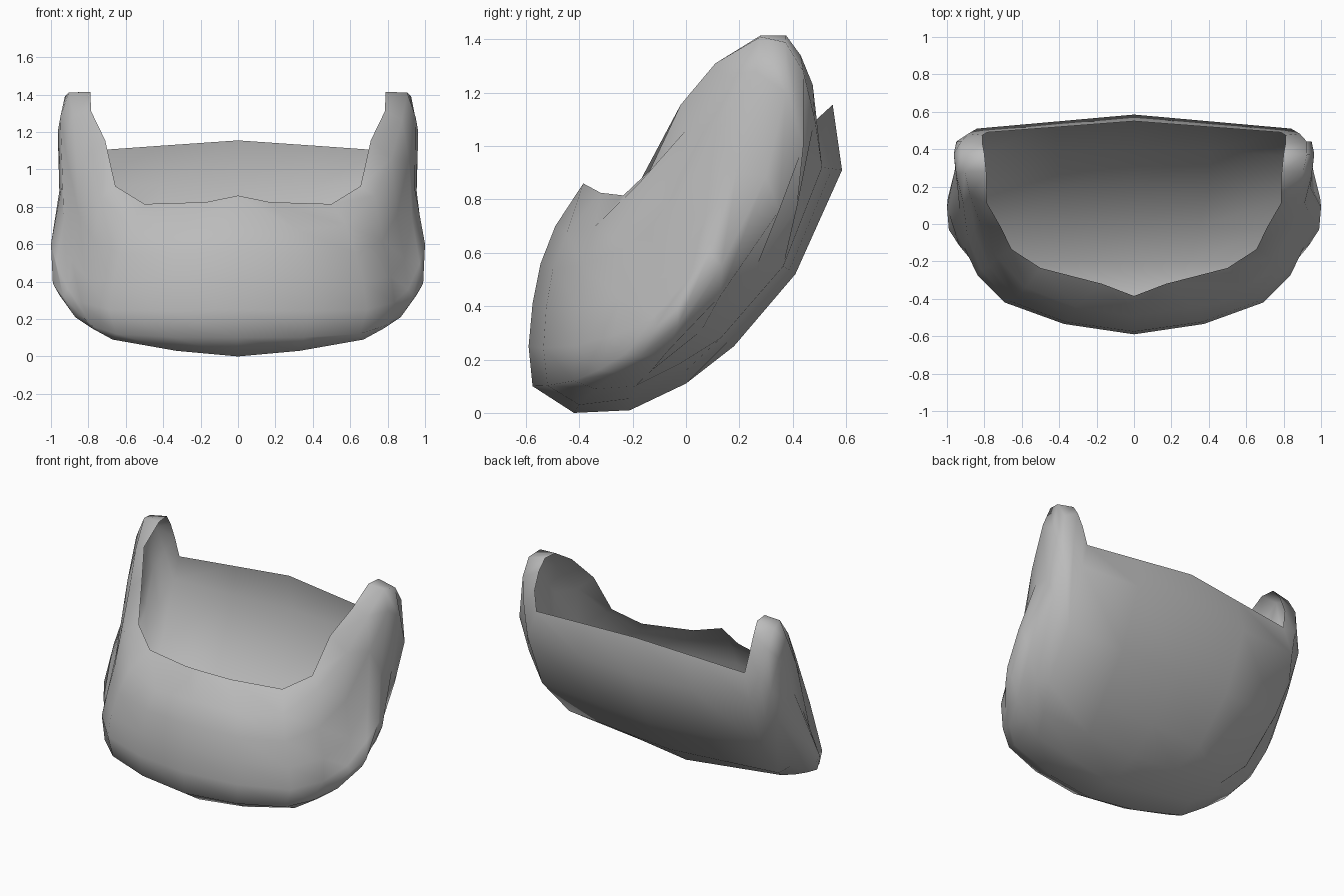
import bpy
import bmesh
from mathutils import Vector

cube = bpy.data.objects.get("Cube")
if cube:
    bpy.data.objects.remove(cube, do_unlink=True)

# One plain grey material
grey = bpy.data.materials.new("plain_grey")
grey.use_nodes = True
colour = (0.5, 0.5, 0.5, 1.0)
grey.diffuse_color = colour
grey.node_tree.nodes["Principled BSDF"].inputs["Base Color"].default_value = colour

# Left half of the open rim, from front centre over the side lug to back centre
rim = [(0, -.385, .86), (.17, -.32, .825), (.5, -.235, .815), (.655, -.135, .91),
       (.71, -.02, 1.155), (.785, .11, 1.31), (.79, .28, 1.415), (.8, .375, 1.415),
       (.81, .43, 1.34), (.81, .475, 1.23), (.785, .49, 1.1), (.39, .52, 1.128),
       (0, .55, 1.155)]

# Vertical profiles of the shell, each listed from just below the rim downwards
front_centre = [(0, -.49, .7), (0, -.545, .56), (0, -.575, .41), (0, -.59, .25), (0, -.575, .1)]
cheek = [(.58, -.34, .7), (.63, -.39, .55), (.67, -.41, .39), (.69, -.42, .25), (.65, -.42, .12)]
side_front = [(.82, 0, 1.06), (.85, -.05, .76), (.89, -.07, .52), (.91, -.12, .36), (.84, -.23, .22)]
side_top = [(.905, .28, 1.41), (.95, .26, 1.28), (.945, .19, .9), (1, .09, .6), (.99, -.03, .39)]
side_back = [(.925, .44, 1.28), (.95, .44, 1.0), (.94, .35, .76), (.95, .13, .44), (.87, -.07, .23)]
back_edge = [(.84, .51, .92), (.83, .365, .55), (.79, .13, .28), (.7, -.03, .18), (.61, -.19, .1)]
back_centre = [(0, .585, .91), (0, .41, .52), (0, .18, .25), (0, 0, .11), (0, -.21, .01)]
profiles = [front_centre, cheek, side_front, side_top, side_back, back_edge, back_centre]

# Seam along the bottom, where the front and back walls meet
seam = [(0, -.42, 0), (.33, -.4, .03), (.67, -.34, .09), (.78, -.26, .15), (.87, -.17, .21)]


def fill_between(points):
    """Add a smooth midpoint between neighbours; the back panel stays straight."""
    pts = [Vector(p) for p in points]
    mirrored = Vector((-pts[1].x, pts[1].y, pts[1].z))
    ring = []
    for i, p in enumerate(pts[:-1]):
        q = pts[i + 1]
        mid = (p + q) / 2
        if i < len(pts) - 2:
            before = pts[i - 1] if i else mirrored
            after = pts[i + 2] if i < len(pts) - 3 else q + (q - p) / 2
            mid += (p + q - before - after) / 16
        ring += [p, mid]
    return ring + [pts[-1]]


rings = [[Vector(p) for p in rim]]
rings += [fill_between(level) for level in zip(*profiles)]
last = len(rim) - 1
rings.append([Vector(seam[min(i, last - i, len(seam) - 1)]) for i in range(last + 1)])

# Skin both halves and weld them along the centre and the bottom seam
bm = bmesh.new()
for sign in (1, -1):
    grid = [[bm.verts.new((sign * p.x, p.y, p.z)) for p in ring] for ring in rings]
    for upper, lower in zip(grid, grid[1:]):
        for i in range(last):
            quad = [upper[i], lower[i], lower[i + 1], upper[i + 1]]
            bm.faces.new(quad if sign > 0 else quad[::-1])
bmesh.ops.remove_doubles(bm, verts=bm.verts, dist=0.0005)
bmesh.ops.dissolve_degenerate(bm, edges=bm.edges, dist=0.0005)
mesh = bpy.data.meshes.new("open_shell")
bm.to_mesh(mesh)
bm.free()
mesh.materials.append(grey)

shell = bpy.data.objects.new("open_shell", mesh)
bpy.context.collection.objects.link(shell)
bpy.ops.object.select_all(action="DESELECT")
shell.select_set(True)
bpy.context.view_layer.objects.active = shell
bpy.ops.object.shade_smooth()
